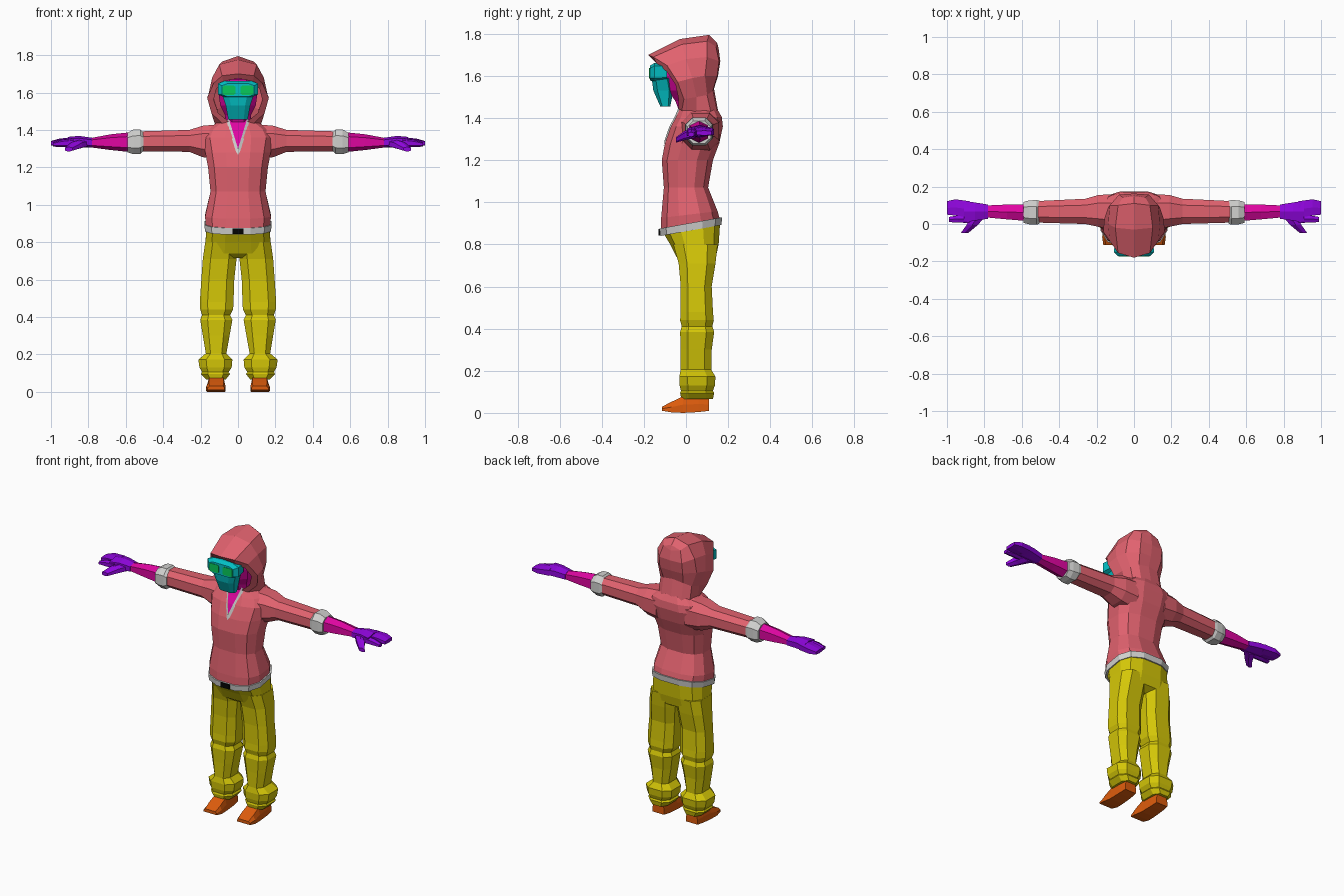
import bpy, bmesh, math


def paint(name, r, g, b):
    m = bpy.data.materials.new(name)
    m.diffuse_color = [(c / 255) ** 2.2 for c in (r, g, b)] + [1]
    return m


RED = paint("rose red", 224, 98, 110)
GREY = paint("light grey", 208, 208, 206)
BLACK = paint("black", 12, 12, 12)
YELLOW = paint("mustard yellow", 212, 198, 16)
ORANGE = paint("orange", 220, 92, 20)
PURPLE = paint("purple", 142, 14, 220)
PINK = paint("magenta", 222, 14, 160)
TEAL = paint("teal", 10, 190, 195)
GREEN = paint("green", 16, 200, 90)


def finish(name, bm, mat, mirror):
    bmesh.ops.recalc_face_normals(bm, faces=bm.faces)
    me = bpy.data.meshes.new(name)
    bm.to_mesh(me)
    bm.free()
    me.materials.append(mat)
    ob = bpy.data.objects.new(name, me)
    bpy.context.collection.objects.link(ob)
    if mirror:
        ob.modifiers.new("Mirror", 'MIRROR')
    return ob


def grid(name, rows, mat, mirror=False):
    """Skin of quads over equal rows of points."""
    bm = bmesh.new()
    vs = [[bm.verts.new(p) for p in row] for row in rows]
    for a, b in zip(vs, vs[1:]):
        for i in range(len(a) - 1):
            bm.faces.new((a[i], a[i + 1], b[i + 1], b[i]))
    return finish(name, bm, mat, mirror)


def tube(name, axis, sections, mat, n=8, power=0.8, mirror=False, slope=0):
    """Loft along an axis; each section is (t, u0, u1, v0, v1[, slope])."""
    bm = bmesh.new()
    rings = []
    top = math.cos(math.pi / n) ** power
    for s in sections:
        t, u0, u1, v0, v1 = s[:5]
        tilt = s[5] if len(s) > 5 else slope
        ring = []
        for k in range(n):
            a = (k + 0.5) * 2 * math.pi / n
            c, d = math.cos(a), math.sin(a)
            u = (u0 + u1) / 2 + (u1 - u0) / 2 * math.copysign(abs(c) ** power, c) / top
            v = (v0 + v1) / 2 + (v1 - v0) / 2 * math.copysign(abs(d) ** power, d) / top
            p = {'x': (t, u, v), 'y': (u, t, v), 'z': (u, v, t + tilt * v)}[axis]
            ring.append(bm.verts.new(p))
        rings.append(ring)
    for a, b in zip(rings, rings[1:]):
        for k in range(n):
            j = (k + 1) % n
            bm.faces.new((a[k], a[j], b[j], b[k]))
    bm.faces.new(rings[0])
    bm.faces.new(rings[-1])
    return finish(name, bm, mat, mirror)


def sym(t, h, v0, v1, *rest):
    return (t, -h, h, v0, v1, *rest)


# Sweater body, with a hem that rises towards the back
torso = [sym(.893, .172, -.12, .16, .18), sym(.94, .176, -.118, .15, .12),
         sym(1.07, .147, -.105, .105), sym(1.20, .16, -.115, .128),
         sym(1.28, .175, -.10, .158), sym(1.36, .19, -.072, .175),
         sym(1.405, .165, -.047, .17), sym(1.44, .11, -.032, .15),
         sym(1.47, .06, -.02, .12)]
tube("sweater_body", 'z', torso, RED, n=12, power=.75)

# Sleeves, cuffs and forearms
tube("sleeve", 'x', [(.10, -.03, .16, 1.24, 1.43), (.19, -.015, .155, 1.255, 1.422),
                     (.26, 0, .135, 1.283, 1.40), (.53, .008, .122, 1.285, 1.392)],
     RED, mirror=True)
tube("cuff", 'x', [(.505, .002, .125, 1.29, 1.385), (.522, -.004, .128, 1.272, 1.402),
                   (.56, -.002, .126, 1.27, 1.402), (.59, .006, .118, 1.28, 1.385)],
     GREY, mirror=True)
tube("forearm", 'x', [(.57, .016, .106, 1.287, 1.382), (.68, .025, .104, 1.297, 1.372),
                      (.81, .037, .098, 1.312, 1.35)], PINK, n=6, mirror=True)

# Hands: palm, finger group, index finger and thumb
tube("palm", 'x', [(.78, .028, .104, 1.308, 1.355), (.85, .018, .115, 1.312, 1.365),
                   (.91, .008, .124, 1.315, 1.36)], PURPLE, n=6, mirror=True)
tube("fingers", 'x', [(.88, .035, .122, 1.315, 1.36), (.955, .045, .132, 1.315, 1.352),
                      (1.0, .05, .122, 1.318, 1.34)], PURPLE, n=6, power=.5, mirror=True)
tube("index_finger", 'x', [(.88, .005, .05, 1.31, 1.352), (.94, .008, .046, 1.31, 1.345),
                           (.988, .01, .038, 1.312, 1.332)], PURPLE, n=6, mirror=True)
tube("thumb", 'y', [(.045, .79, .87, 1.308, 1.35), (-.005, .835, .895, 1.298, 1.338),
                    (-.047, .885, .925, 1.285, 1.308)], PURPLE, n=6, mirror=True)

# Hood shell: rows run from the inner rim to the back seam, top to collar
hood = [
    [(0, -.155, 1.675), (.08, -.14, 1.66), (.115, -.09, 1.62),
     (.13, -.05, 1.56), (.105, -.035, 1.49), (.05, -.035, 1.445)],
    [(0, -.18, 1.70), (.085, -.155, 1.69), (.13, -.09, 1.65),
     (.165, -.04, 1.572), (.142, -.01, 1.49), (.085, -.02, 1.435)],
    [(0, -.03, 1.775), (.10, -.02, 1.75), (.138, .0, 1.68),
     (.158, .03, 1.59), (.128, .05, 1.50), (.12, .05, 1.42)],
    [(0, .11, 1.795), (.085, .10, 1.765), (.13, .10, 1.69),
     (.138, .09, 1.60), (.11, .10, 1.51), (.11, .12, 1.42)],
    [(0, .145, 1.76), (.06, .142, 1.74), (.08, .157, 1.67),
     (.08, .148, 1.60), (.07, .128, 1.53), (.07, .15, 1.42)],
    [(0, .15, 1.75), (0, .155, 1.73), (0, .163, 1.67),
     (0, .152, 1.60), (0, .133, 1.54), (0, .155, 1.42)]]
grid("hood", hood, RED, mirror=True)

# Head and neck inside the hood
tube("head", 'z', [sym(1.40, .06, -.02, .08), sym(1.48, .07, -.05, .08),
                   sym(1.53, .095, -.085, .085), sym(1.60, .105, -.105, .09),
                   sym(1.67, .09, -.11, .10), sym(1.72, .06, -.03, .08)], PINK)

# Goggles, lenses and breathing mask
tube("goggles", 'y', [sym(-.172, .085, 1.578, 1.648), sym(-.15, .108, 1.575, 1.662),
                      sym(-.09, .10, 1.58, 1.66)], TEAL, power=.45)
tube("lens", 'y', [(-.175, .014, .082, 1.587, 1.637), (-.168, .014, .082, 1.587, 1.637)],
     GREEN, power=.35, mirror=True)
tube("mask", 'z', [sym(1.455, .052, -.122, -.075), sym(1.53, .065, -.155, -.06),
                   sym(1.59, .085, -.163, -.07)], TEAL, power=.6)


def chest(z):
    """Front depth of the sweater at a height."""
    for a, b in zip(torso, torso[1:]):
        if a[0] <= z <= b[0]:
            return a[3] + (b[3] - a[3]) * (z - a[0]) / (b[0] - a[0])


# V neck opening with its trim
levels = (1.30, 1.33, 1.36, 1.405, 1.44, 1.46)
half = lambda z: .046 * (z - 1.30) / .15
grid("neck_opening", [[(-half(z), chest(z) - .004, z), (half(z) + .0001, chest(z) - .004, z)]
                      for z in levels], PINK)
grid("neck_trim", [[(half(z), chest(z) - .007, z),
                    (half(z) + .013, chest(z) - .004, z - .012)] for z in levels],
     GREY, mirror=True)
grid("neck_trim_point", [[(0, chest(1.30) - .007, 1.30), (.013, chest(1.30) - .006, 1.288)],
                         [(0, chest(1.27) - .004, 1.268), (.002, chest(1.27) - .004, 1.27)]],
     GREY, mirror=True)

# Belt and buckle
tube("belt", 'z', [sym(.862, .176, -.122, .168), sym(.898, .18, -.126, .172)],
     GREY, n=12, power=.75, slope=.18)
tube("buckle", 'y', [sym(-.131, .03, .843, .874), sym(-.122, .03, .843, .874)],
     BLACK, n=4, power=1)

# Trousers: hips and legs with folds at knee and ankle
tube("trouser_hips", 'z', [sym(.875, .168, -.108, .162, .18), sym(.80, .174, -.075, .155),
                           sym(.74, .18, -.045, .142), sym(.715, .12, -.01, .10)],
     YELLOW, n=12, power=.7)
legs = [(.80, .0, .175, -.06, .15), (.71, .008, .188, -.035, .14),
        (.60, .02, .196, -.025, .122), (.48, .024, .204, -.025, .128),
        (.44, .026, .202, -.028, .132), (.41, .042, .192, -.02, .125),
        (.385, .03, .202, -.028, .134), (.30, .045, .188, -.025, .122),
        (.205, .062, .172, -.025, .12), (.172, .03, .212, -.032, .14),
        (.13, .034, .206, -.03, .137), (.105, .05, .192, -.024, .128),
        (.095, .042, .198, -.028, .134), (.065, .066, .17, -.022, .128)]
tube("trouser_leg", 'z', legs, YELLOW, power=.7, mirror=True)

# Shoes: wedge profile, wider at the sole
shoe = []
for y, z0, z1, low, high in [(.11, .01, .07, .04, .034), (.06, .004, .08, .044, .038),
                             (-.015, 0, .078, .047, .038), (-.07, .003, .052, .052, .04),
                             (-.113, .01, .03, .046, .036)]:
    shoe.append([(.118 - low, y, z0), (.118 + low, y, z0), (.118 + low, y, (z0 + z1) / 2),
                 (.116 + high, y, z1), (.116 - high, y, z1), (.118 - low, y, (z0 + z1) / 2),
                 (.118 - low, y, z0)])
cap = lambda row: [(.118, row[0][1], (row[0][2] + row[3][2]) / 2)] * 7
ob = grid("shoe", [cap(shoe[0])] + shoe + [cap(shoe[-1])], ORANGE, mirror=True)
bm = bmesh.new()
bm.from_mesh(ob.data)
bmesh.ops.remove_doubles(bm, verts=bm.verts, dist=.0005)
bmesh.ops.recalc_face_normals(bm, faces=bm.faces)
bm.to_mesh(ob.data)
bm.free()
